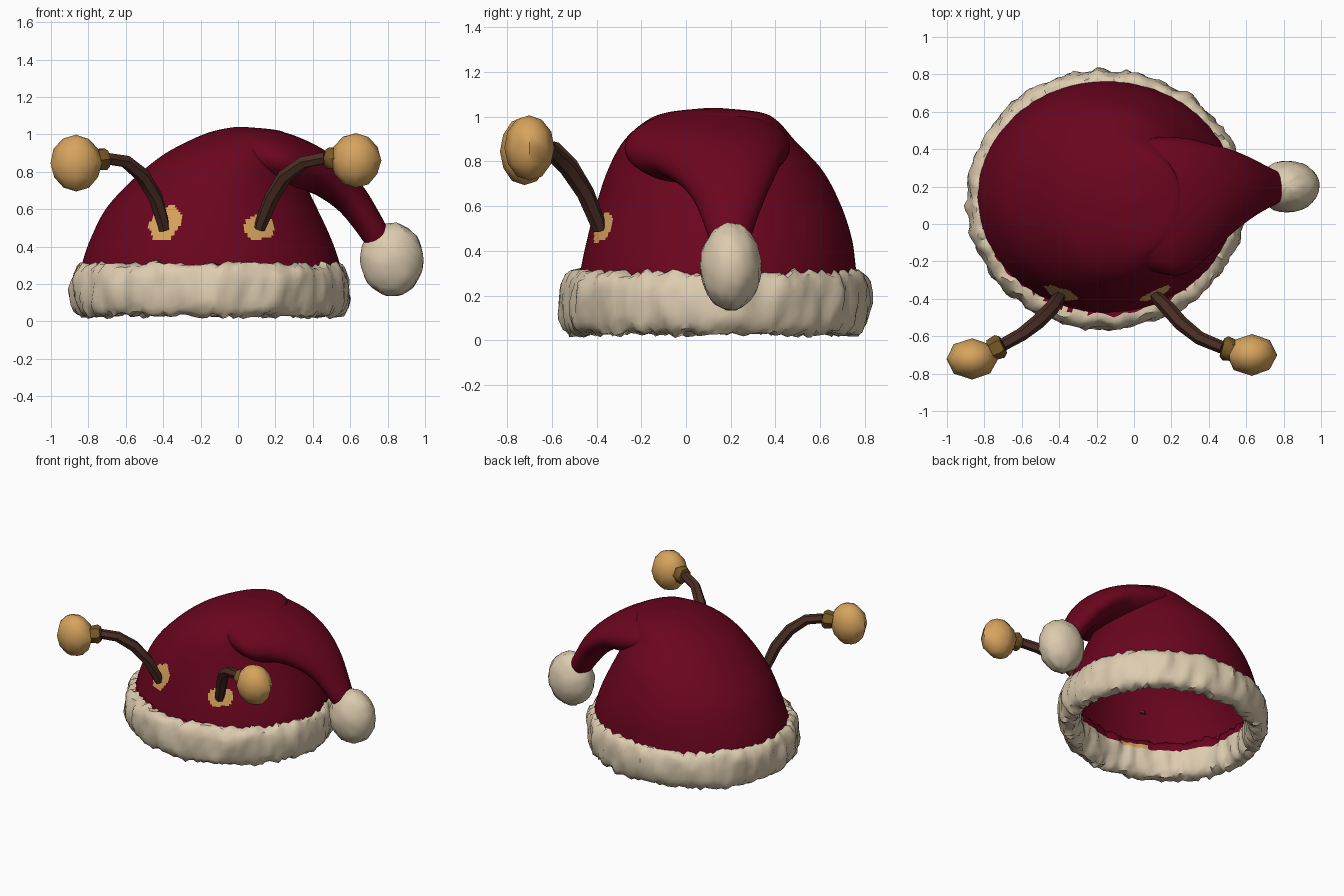
import bpy, bmesh, math, random
from mathutils import Vector, noise

random.seed(4)
cube = bpy.data.objects.get("Cube")
if cube:
    bpy.data.objects.remove(cube)


def material(name, rgb):
    m = bpy.data.materials.new(name)
    m.use_nodes = True
    m.diffuse_color = (*rgb, 1)
    m.node_tree.nodes["Principled BSDF"].inputs["Base Color"].default_value = (*rgb, 1)
    return m


RED = material("dark red felt", (0.145, 0.0015, 0.013))
CREAM = material("cream fur", (0.72, 0.60, 0.43))
GOLD = material("gold", (0.68, 0.37, 0.11))
BRONZE = material("dark gold", (0.19, 0.10, 0.02))
BROWN = material("brown", (0.07, 0.027, 0.018))


def finish(name, bm, mats, angle):
    bmesh.ops.recalc_face_normals(bm, faces=bm.faces)
    mesh = bpy.data.meshes.new(name)
    bm.to_mesh(mesh)
    bm.free()
    for m in mats:
        mesh.materials.append(m)
    ob = bpy.data.objects.new(name, mesh)
    bpy.context.collection.objects.link(ob)
    bpy.ops.object.select_all(action="DESELECT")
    ob.select_set(True)
    bpy.context.view_layer.objects.active = ob
    bpy.ops.object.shade_smooth_by_angle(angle=math.radians(angle))


def loft(name, rings, mats, angle=60, cap_start=False, cap_end=False, closed=False, rule=None):
    """Skin a list of equal-sized point rings; rule picks a material slot."""
    bm = bmesh.new()
    rows = [[bm.verts.new(p) for p in r] for r in rings]
    n = len(rows[0])
    pairs = list(zip(rows, rows[1:])) + ([(rows[-1], rows[0])] if closed else [])
    for a, b in pairs:
        for i in range(n):
            j = (i + 1) % n
            bm.faces.new((a[i], a[j], b[j], b[i]))
    if cap_start:
        bm.faces.new(rows[0])
    if cap_end:
        bm.faces.new(rows[-1])
    if rule:
        for f in bm.faces:
            f.material_index = rule(f.calc_center_median())
    finish(name, bm, mats, angle)


def smooth_rows(keys, steps):
    """Catmull-Rom interpolation of rows of numbers."""
    out = []
    for k in range(len(keys) - 1):
        quad = [keys[max(0, min(len(keys) - 1, k + d))] for d in (-1, 0, 1, 2)]
        for s in range(steps):
            t = s / steps
            out.append([b + 0.5 * t * (c - a + t * (2*a - 5*b + 4*c - d + t * (3*(b - c) + d - a)))
                        for a, b, c, d in zip(*quad)])
    return out + [list(keys[-1])]


def angles(n):
    return [math.tau * i / n for i in range(n)]


# Hat dome: height, x range, y range
dome_keys = [
    (0.18, -0.85, 0.56, -0.49, 0.78),
    (0.32, -0.83, 0.54, -0.47, 0.76),
    (0.46, -0.78, 0.49, -0.44, 0.74),
    (0.61, -0.70, 0.42, -0.40, 0.69),
    (0.76, -0.56, 0.35, -0.35, 0.61),
    (0.89, -0.40, 0.31, -0.28, 0.49),
    (0.98, -0.23, 0.27, -0.18, 0.41),
    (1.02, -0.12, 0.22, -0.08, 0.33),
    (1.04, -0.01, 0.03, 0.10, 0.14),
]


def dome_rings(steps, sides, scale, drop):
    return [[((x0 + x1) / 2 + scale * (x1 - x0) / 2 * math.cos(a),
              (y0 + y1) / 2 + scale * (y1 - y0) / 2 * math.sin(a), z - drop)
             for a in angles(sides)]
            for z, x0, x1, y0, y1 in smooth_rows(dome_keys, steps)]


def patch(c):
    """Gold spots where the antennae leave the hat."""
    if c.y > 0:
        return 0
    for x, z, rx, rz, lean in ((-0.39, 0.525, 0.078, 0.098, 0.25), (0.115, 0.505, 0.078, 0.07, 0)):
        u = c.x - x - lean * (c.z - z)
        wobble = 1 + 0.35 * noise.noise(c * 22)
        if (u / rx) ** 2 + ((c.z - z) / rz) ** 2 < wobble:
            return 1
    return 0


loft("hat_dome", dome_rings(12, 260, 1, 0), [RED, GOLD], cap_end=True, rule=patch)
loft("hat_lining", dome_rings(8, 130, 0.985, 0.008), [RED], cap_end=True)

# Drooping tip, growing out of the dome: upper x, z, lower x, z, y range
tail_keys = [
    (-0.15, 0.985, 0.08, 0.76, -0.16, 0.40),
    (0.02, 1.035, 0.18, 0.71, -0.25, 0.46),
    (0.23, 1.015, 0.30, 0.69, -0.27, 0.46),
    (0.42, 0.94, 0.38, 0.69, -0.17, 0.43),
    (0.56, 0.84, 0.46, 0.65, -0.06, 0.40),
    (0.67, 0.72, 0.54, 0.59, 0.02, 0.36),
    (0.75, 0.59, 0.61, 0.51, 0.07, 0.32),
    (0.82, 0.46, 0.69, 0.40, 0.11, 0.28),
]
tail = []
for tx, tz, bx, bz, y0, y1 in smooth_rows(tail_keys, 5):
    tail.append([((tx + bx) / 2 + (tx - bx) / 2 * math.sin(a),
                  (y0 + y1) / 2 + (y1 - y0) / 2 * math.cos(a),
                  (tz + bz) / 2 + (tz - bz) / 2 * math.sin(a)) for a in angles(40)])
loft("hat_tip", tail, [RED], cap_end=True)


def band_colour(c):
    """Felt reaches down the inside of the band, with a gold smudge at the front."""
    radius = math.hypot((c.x + 0.15) / 0.67, (c.y - 0.13) / 0.62)
    if radius > 0.985 or c.z < 0.2:
        return 0
    return 2 if c.y < 0 and -0.42 < c.x < -0.24 and c.z < 0.25 else 1


# Fur band: rounded section swept round the rim and roughened
band = []
for a in angles(150):
    ring = []
    for b in angles(20):
        cb, sb = math.cos(b), math.sin(b)
        r = math.copysign(abs(cb) ** 0.75, cb) * 0.075
        z = 0.17 + math.copysign(abs(sb) ** 0.85, sb) * 0.14
        p = Vector((math.cos(a), math.sin(a), 0))
        tuft = 0.022 * noise.noise(Vector((p.x * 9, p.y * 9, z * 6)))
        r += tuft + random.uniform(-0.007, 0.007)
        z += sb * (0.02 * noise.noise(p * 14) + random.uniform(-0.013, 0.013))
        ring.append((-0.15 + p.x * (0.668 + r), 0.13 + p.y * (0.618 + r), max(z, 0)))
    band.append(ring)
loft("fur_band", band, [CREAM, RED, GOLD], angle=50, closed=True, rule=band_colour)


def ball(name, centre, size, mat, segs, rows, rough, angle):
    bm = bmesh.new()
    bmesh.ops.create_uvsphere(bm, u_segments=segs, v_segments=rows, radius=1)
    for v in bm.verts:
        p = v.co * (1 + rough * noise.noise(v.co * 5) + random.uniform(-rough, rough) / 3)
        v.co = Vector(centre) + Vector(s * c for s, c in zip(size, p))
    finish(name, bm, [mat], angle)


ball("pompom", (0.823, 0.20, 0.33), (0.17, 0.137, 0.195), CREAM, 28, 18, 0.05, 60)


def tube(name, pts, radii, sides, mat):
    pts = [Vector(p) for p in pts]
    rings = []
    for i, p in enumerate(pts):
        way = pts[min(i + 1, len(pts) - 1)] - pts[max(i - 1, 0)]
        q = way.to_track_quat("Z", "Y")
        rings.append([p + q @ Vector((radii[i] * math.cos(a), radii[i] * math.sin(a), 0))
                      for a in angles(sides)])
    loft(name, rings, [mat], angle=50, cap_start=True, cap_end=True)


# Antennae: bent stem, flared cuff and faceted ball on each side
antennae = {
    "right": ([(-0.395, -0.385, 0.49), (-0.405, -0.40, 0.54), (-0.44, -0.45, 0.66),
               (-0.51, -0.52, 0.78), (-0.60, -0.59, 0.855), (-0.70, -0.645, 0.87)],
              (-0.865, -0.722, 0.845), (0.138, 0.11, 0.152)),
    "left": ([(0.115, -0.385, 0.495), (0.13, -0.40, 0.54), (0.18, -0.45, 0.66),
              (0.25, -0.53, 0.775), (0.35, -0.61, 0.85), (0.47, -0.66, 0.875)],
             (0.63, -0.70, 0.86), (0.135, 0.112, 0.146)),
}
for side, (path, centre, size) in antennae.items():
    tube(side + "_antenna_stem", path, [0.03, 0.036, 0.04, 0.04, 0.036, 0.034], 6, BROWN)
    tip, mid = Vector(path[-1]), Vector(centre)
    tube(side + "_antenna_cuff", [tip, tip.lerp(mid, 0.12), tip.lerp(mid, 0.4)],
         [0.05, 0.066, 0.058], 6, BRONZE)
    ball(side + "_antenna_ball", centre, size, GOLD, 8, 6, 0.03, 50)
